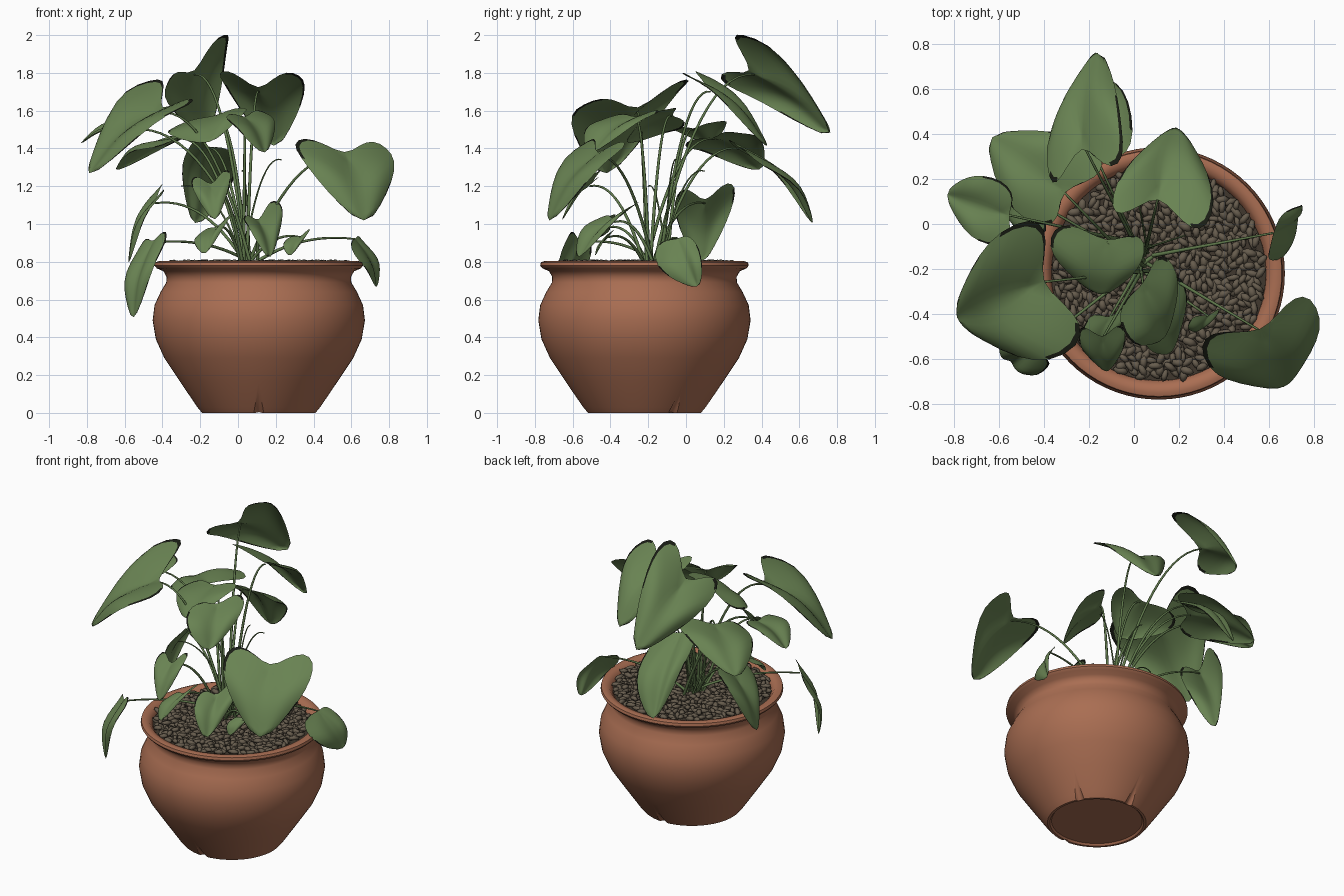
import bpy, bmesh, math, random
from mathutils import Vector, Matrix

cube = bpy.data.objects.get("Cube")
if cube:
    bpy.data.objects.remove(cube)
random.seed(7)
CENTRE = Vector((0.11, -0.22, 0))


def material(name, r, g, b):
    m = bpy.data.materials.new(name)
    m.use_nodes = True
    m.diffuse_color = (r, g, b, 1)
    shader = m.node_tree.nodes["Principled BSDF"]
    shader.inputs["Base Color"].default_value = (r, g, b, 1)
    shader.inputs["Roughness"].default_value = 0.8
    return m


terracotta = material("terracotta", 0.40, 0.155, 0.085)
leaf_green = material("leaf green", 0.14, 0.225, 0.085)
dark_edge = material("dark leaf edge", 0.010, 0.012, 0.007)
stem_green = material("stem green", 0.115, 0.19, 0.07)
stone_brown = material("stone brown", 0.135, 0.108, 0.075)
soil_brown = material("soil brown", 0.05, 0.038, 0.026)


def finish(name, bm, *mats):
    mesh = bpy.data.meshes.new(name)
    bm.to_mesh(mesh)
    bm.free()
    for mat in mats:
        mesh.materials.append(mat)
    for p in mesh.polygons:
        p.use_smooth = True
    ob = bpy.data.objects.new(name, mesh)
    bpy.context.collection.objects.link(ob)
    return ob


# Pot: a turned profile with a foot, belly, neck and rolled rim
def build_pot():
    profile = [(0, .012), (.275, .012), (.285, 0), (.30, 0), (.325, .03), (.42, .17), (.50, .29),
               (.545, .39), (.562, .49), (.552, .57), (.52, .64), (.49, .69), (.488, .72),
               (.505, .75), (.54, .765), (.552, .78), (.548, .797), (.53, .803),
               (.50, .797), (.48, .77), (.47, .72), (0, .72)]
    bm = bmesh.new()
    verts = [bm.verts.new((r, 0, z)) for r, z in profile]
    edges = [bm.edges.new(pair) for pair in zip(verts, verts[1:])]
    bmesh.ops.spin(bm, geom=verts + edges, axis=(0, 0, 1), cent=(0, 0, 0),
                   angle=math.tau, steps=72, use_duplicate=False)
    bmesh.ops.remove_doubles(bm, verts=bm.verts, dist=0.0005)
    bmesh.ops.recalc_face_normals(bm, faces=bm.faces)
    bmesh.ops.translate(bm, verts=bm.verts, vec=CENTRE)
    pot = finish("pot", bm, terracotta)

    # Tapered drainage notches along the foot
    bm = bmesh.new()
    for degrees in (-90, 30, 90):
        place = Matrix.Translation(CENTRE) @ Matrix.Rotation(math.radians(degrees), 4, 'Z')
        place = place @ Matrix.Translation((.358, 0, .06)) @ Matrix.Rotation(.6, 4, 'Y')
        bmesh.ops.create_cone(bm, cap_ends=True, segments=12, radius1=.033, radius2=.002,
                              depth=.2, matrix=place)
    cutter = finish("notch_cutter", bm, terracotta)
    cutter.hide_render = True
    mod = pot.modifiers.new("notches", 'BOOLEAN')
    mod.operation = 'DIFFERENCE'
    mod.object = cutter
    bpy.context.view_layer.objects.active = pot
    pot.select_set(True)
    bpy.ops.object.modifier_apply(modifier=mod.name)
    bpy.data.objects.remove(cutter)
    bpy.ops.object.shade_smooth_by_angle(angle=math.radians(45))


# Soil and a bed of long pebbles
def build_soil():
    bm = bmesh.new()
    bmesh.ops.create_circle(bm, cap_ends=True, segments=48, radius=.478,
                            matrix=Matrix.Translation(CENTRE + Vector((0, 0, .768))))
    finish("soil", bm, soil_brown)
    bm = bmesh.new()
    count = 640
    for i in range(count):
        r = .465 * math.sqrt((i + .5) / count)
        angle = i * 2.39996 + random.uniform(-.03, .03)
        spot = CENTRE + Vector((r * math.cos(angle), r * math.sin(angle), random.uniform(.775, .797)))
        turn = Matrix.Rotation(random.uniform(0, math.tau), 4, 'Z')
        tilt = Matrix.Rotation(random.uniform(-.3, .3), 4, 'Y')
        size = Matrix.Diagonal((random.uniform(.028, .042), random.uniform(.014, .021), .016, 1))
        bmesh.ops.create_icosphere(bm, subdivisions=1, radius=1,
                                   matrix=Matrix.Translation(spot) @ turn @ tilt @ size)
    finish("pebbles", bm, stone_brown)


# Stem: an arching tapered curve from the soil to a leaf notch
def stem(name, end, thickness=.008):
    end = Vector(end)
    base = Vector((.08 + random.uniform(-.06, .06), -.16 + random.uniform(-.06, .06), .77))
    top = base.lerp(end, .45)
    top.z = end.z + .04
    curve = bpy.data.curves.new(name, 'CURVE')
    curve.dimensions = '3D'
    curve.bevel_depth = thickness
    curve.bevel_resolution = 2
    curve.use_fill_caps = True
    steps = 14
    line = curve.splines.new('POLY')
    line.points.add(steps)
    for i, point in enumerate(line.points):
        t = i / steps
        p = base * (1 - t) ** 2 + top * 2 * t * (1 - t) + end * t * t
        point.co = (*p, 1)
        point.radius = 1.2 - .6 * t
    line.use_smooth = True
    curve.materials.append(stem_green)
    bpy.context.collection.objects.link(bpy.data.objects.new(name, curve))


# Half of a heart outline: (along the midrib, out towards the lobe)
HEART = [(0, 0), (-.10, .40), (-.14, .80), (.02, 1.09), (.30, 1.11), (.57, .88), (.83, .48), (1.06, 0)]
# Steps from midrib to rim; the last one is the thin dried edge
ACROSS = (0, .25, .5, .75, .975, 1)


# Leaf: two heart halves stretched from notch to tip and out to each lobe
def leaf(name, notch, tip, lobe_a, lobe_b):
    notch, tip, lobe_a, lobe_b = map(Vector, (notch, tip, lobe_a, lobe_b))
    axis = tip - notch
    normal = axis.cross(lobe_a - lobe_b).normalized()
    if normal.z < 0:
        normal.negate()
    last = len(HEART) - 1
    bm = bmesh.new()
    for lobe in (lobe_a, lobe_b):
        grid = []
        for i, (along, out) in enumerate(HEART):
            spine = i / last * HEART[-1][0]
            row = []
            for s in ACROSS:
                a = spine + (along - spine) * s
                p = notch + axis * a + (lobe - notch) * out * s
                arch = .10 * math.sin(math.pi * min(max(a, 0), 1))
                swell = .06 * math.sin(math.pi * s) * out
                wave = .025 * math.sin(i * 1.9) * s * out
                row.append(bm.verts.new(p + normal * axis.length * (arch + swell + wave)))
            grid.append(row)
        for i in range(last):
            low, high = grid[i], grid[i + 1]
            dried = i == last - 1 or random.random() < .6
            for j in range(len(ACROSS) - 1):
                face = bm.faces.new((low[j], low[j + 1], high[j + 1], high[j]))
                face.material_index = int(dried and j == len(ACROSS) - 2)
    bmesh.ops.remove_doubles(bm, verts=bm.verts, dist=.0005)
    bmesh.ops.recalc_face_normals(bm, faces=bm.faces)
    ob = finish(name, bm, leaf_green, dark_edge)
    smooth = ob.modifiers.new("smooth", 'SUBSURF')
    smooth.levels = smooth.render_levels = 1
    stem(name + "_stem", notch)


build_pot()
build_soil()

# Tall leaves at the back
leaf("highest_leaf", (-.23, .36, 1.79), (-.16, .78, 1.46), (-.37, .20, 1.75), (-.06, .29, 2.0))
leaf("back_leaf", (.11, .13, 1.70), (.19, .44, 1.39), (-.09, .07, 1.80), (.31, -.01, 1.79))
leaf("back_low_leaf", (-.16, .28, 1.40), (-.23, .66, 1.0), (-.01, .39, 1.32), (-.26, .27, 1.40))
leaf("back_right_leaf", (-.32, .15, 1.45), (-.64, .39, 1.28), (-.15, .29, 1.48), (-.42, 0, 1.41))

# Leaves on the model's right
leaf("large_right_leaf", (-.42, -.26, 1.59), (-.80, -.42, 1.24), (-.45, .01, 1.76), (-.25, -.52, 1.64))
leaf("outer_right_leaf", (-.56, .04, 1.5), (-.83, .13, 1.42), (-.58, .18, 1.54), (-.60, -.09, 1.50))
leaf("hanging_right_leaf", (-.45, -.56, .90), (-.55, -.6, .5), (-.38, -.63, .92), (-.53, -.5, .86))
leaf("inner_right_leaf", (-.44, .10, 1.11), (-.58, .08, .78), (-.41, .25, 1.2), (-.40, -.04, 1.16))

# Leaves on the model's left
leaf("large_left_leaf", (.57, -.48, 1.36), (.67, -.73, 1.0), (.31, -.53, 1.43), (.77, -.33, 1.41))
leaf("rim_left_leaf", (.62, -.04, .92), (.73, .06, .67), (.61, -.16, .85), (.67, .05, .9))

# Middle and front leaves
leaf("centre_leaf", (.04, -.27, 1.56), (.14, -.50, 1.37), (-.06, -.42, 1.56), (.14, -.15, 1.59))
leaf("centre_right_leaf", (-.12, -.08, 1.57), (-.15, -.32, 1.43), (-.34, -.02, 1.51), (.04, -.08, 1.61))
leaf("front_leaf", (-.14, -.51, 1.20), (-.12, -.66, 1.01), (-.24, -.47, 1.24), (-.05, -.46, 1.28))
leaf("front_heart_leaf", (.11, -.38, 1.01), (.17, -.57, .81), (.03, -.46, 1.03), (.20, -.24, 1.12))
leaf("small_right_leaf", (-.11, -.42, .98), (-.17, -.57, .84), (-.20, -.42, .95), (-.03, -.38, 1.05))
leaf("small_left_leaf", (.33, -.41, .93), (.28, -.48, .83), (.26, -.42, .92), (.38, -.38, .97))

# Bare young shoots
for tip in ((.23, -.05, 1.34), (-.30, -.2, 1.2), (.02, .1, 1.28)):
    stem("young_shoot", tip, .005)
